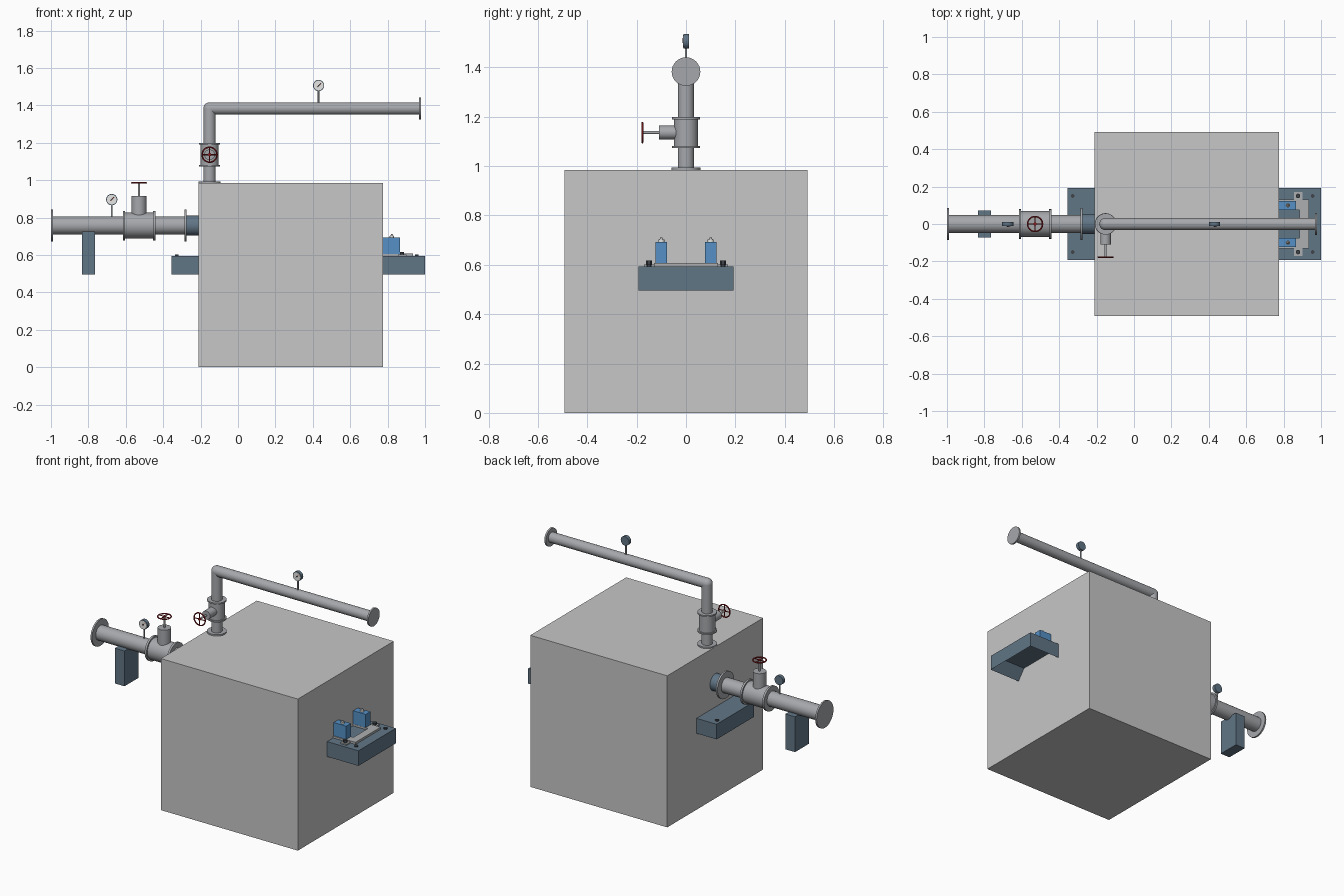
import bpy, bmesh, math
from mathutils import Vector

if "Cube" in bpy.data.objects:
    bpy.data.objects.remove(bpy.data.objects["Cube"])


def material(name, rgb):
    m = bpy.data.materials.new(name)
    m.use_nodes = True
    m.diffuse_color = (*rgb, 1)
    m.node_tree.nodes["Principled BSDF"].inputs["Base Color"].default_value = (*rgb, 1)
    return m


CASE = material("housing grey", (0.57, 0.57, 0.57))
PIPE = material("pipe grey", (0.38, 0.39, 0.41))
STEEL = material("slate blue", (0.12, 0.18, 0.24))
BLUE = material("bright blue", (0.09, 0.28, 0.56))
RED = material("dark red", (0.27, 0.012, 0.015))
WHITE = material("dial white", (0.8, 0.8, 0.78))
PLATE = material("plate grey", (0.42, 0.43, 0.44))
DARK = material("bolt dark", (0.05, 0.06, 0.07))


def finish(name, bm, mat, smooth=False):
    mesh = bpy.data.meshes.new(name)
    bmesh.ops.recalc_face_normals(bm, faces=bm.faces)
    bm.to_mesh(mesh)
    bm.free()
    mesh.materials.append(mat)
    ob = bpy.data.objects.new(name, mesh)
    bpy.context.collection.objects.link(ob)
    if smooth:
        bpy.ops.object.select_all(action='DESELECT')
        ob.select_set(True)
        bpy.context.view_layer.objects.active = ob
        bpy.ops.object.shade_smooth_by_angle(angle=math.radians(35))
    return ob


def box_bm(lo, hi):
    lo, hi = Vector(lo), Vector(hi)
    bm = bmesh.new()
    bmesh.ops.create_cube(bm, size=1)
    for v in bm.verts:
        v.co = (lo + hi) / 2 + v.co * (hi - lo)
    return bm


def box(name, lo, hi, mat):
    return finish(name, box_bm(lo, hi), mat)


def rod(name, start, end, r, mat, sides=32, r2=None):
    start, end = Vector(start), Vector(end)
    axis = end - start
    bm = bmesh.new()
    bmesh.ops.create_cone(bm, cap_ends=True, segments=sides, radius1=r,
                          radius2=r if r2 is None else r2, depth=axis.length)
    turn = axis.to_track_quat('Z', 'Y')
    for v in bm.verts:
        v.co = turn @ v.co + (start + end) / 2
    return finish(name, bm, mat, sides > 6)


def handwheel(name, centre, axis, radius=0.044, tube=0.004):
    # rim as a swept ring, with crossed spokes and a hub
    centre, axis = Vector(centre), Vector(axis)
    turn = axis.to_track_quat('Z', 'Y')
    bpy.ops.mesh.primitive_torus_add(major_radius=radius - tube, minor_radius=tube,
                                     major_segments=32, minor_segments=8, location=centre)
    rim = bpy.context.object
    rim.name = name + "_rim"
    rim.rotation_euler = turn.to_euler()
    rim.data.materials.append(RED)
    bpy.ops.object.shade_smooth_by_angle(angle=math.radians(60))
    for i, arm in enumerate((Vector((radius - tube, 0, 0)), Vector((0, radius - tube, 0)))):
        rod(f"{name}_spoke_{i}", centre - turn @ arm, centre + turn @ arm, 0.003, RED, 8)
    rod(name + "_hub", centre - axis * 0.004, centre + axis * 0.004, 0.009, RED, 16)


def gauge(name, x, base, centre):
    rod(name + "_stem", (x, 0, base), (x, 0, centre - 0.025), 0.005, PIPE, 12)
    rod(name + "_body", (x, 0.012, centre), (x, -0.01, centre), 0.03, STEEL)
    rod(name + "_dial", (x, -0.01, centre), (x, -0.012, centre), 0.026, WHITE)
    rod(name + "_needle", (x - 0.006, -0.0135, centre - 0.006),
        (x + 0.013, -0.0135, centre + 0.013), 0.0015, RED, 6)
    rod(name + "_pivot", (x, -0.012, centre), (x, -0.015, centre), 0.004, DARK, 12)


def valve(name, start, end, body_r, rim_r, lip, bonnet_r, bonnet, stem):
    # body between two lips, then bonnet, stem and wheel along the given direction
    start, end, stem = Vector(start), Vector(end), Vector(stem)
    along = (end - start).normalized() * lip
    middle = (start + end) / 2
    out = stem.normalized()
    rod(name + "_body", start, end, body_r, PIPE)
    rod(name + "_start_lip", start, start + along, rim_r, PIPE)
    rod(name + "_end_lip", end - along, end, rim_r, PIPE)
    rod(name + "_bonnet", middle, middle + out * bonnet, bonnet_r, PIPE)
    rod(name + "_stem", middle, middle + stem, 0.006, PIPE, 12)
    handwheel(name + "_wheel", middle + stem - out * 0.003, out)


# Large housing block
box("housing", (-0.21, -0.4925, 0), (0.775, 0.4925, 0.985), CASE)

# Base tray, hollow from below
bm = box_bm((-0.355, -0.192, 0.496), (1, 0.192, 0.594))
bm.faces.ensure_lookup_table()
under = min(bm.faces, key=lambda f: f.calc_center_median().z)
bmesh.ops.inset_individual(bm, faces=[under], thickness=0.075)
for v in under.verts:
    v.co.z += 0.07
finish("base", bm, STEEL)
for x in (-0.328, 0.955):
    for y in (-0.15, 0.15):
        rod("base_bolt", (x, y, 0.59), (x, y, 0.602), 0.011, DARK, 6)

# Inlet line
AX = 0.757
rod("inlet_pipe", (-0.995, 0, AX), (-0.28, 0, AX), 0.048, PIPE)
rod("inlet_outer_flange", (-1, 0, AX), (-0.989, 0, AX), 0.086, PIPE)
rod("inlet_inner_flange", (-0.287, 0, AX), (-0.275, 0, AX), 0.086, PIPE)
rod("inlet_stub", (-0.275, 0, AX), (-0.1, 0, AX), 0.054, STEEL)
valve("inlet_valve", (-0.616, 0, AX), (-0.442, 0, AX), 0.069, 0.079, 0.013,
      0.04, 0.157, (0, 0, 0.231))
gauge("inlet_gauge", -0.675, 0.795, 0.896)
box("inlet_support", (-0.835, -0.073, 0.496), (-0.765, 0.073, 0.725), STEEL)

# Outlet line
UX, TOP, R = -0.152, 1.383, 0.033
rod("riser_pipe", (UX, 0, 0.98), (UX, 0, TOP), R, PIPE)
rod("riser_flange", (UX, 0, 0.983), (UX, 0, 0.994), 0.058, PIPE)
bm = bmesh.new()
bmesh.ops.create_uvsphere(bm, u_segments=32, v_segments=16, radius=R)
bmesh.ops.translate(bm, verts=bm.verts, vec=(UX, 0, TOP))
finish("outlet_elbow", bm, PIPE, True)
rod("outlet_pipe", (UX, 0, TOP), (0.97, 0, TOP), R, PIPE)
rod("outlet_flange", (0.967, 0, TOP), (0.978, 0, TOP), 0.058, PIPE)
valve("outlet_valve", (UX, 0, 1.073), (UX, 0, 1.199), 0.049, 0.057, 0.009,
      0.028, 0.11, (0, -0.18, 0))
gauge("outlet_gauge", 0.431, 1.41, 1.506)

# Mounting plate, lugs and blue terminal boxes at the drive end
box("mount_bar", (0.885, -0.13, 0.59), (0.935, 0.13, 0.608), PLATE)
for side in (-1, 1):
    def pair(name, x, y, z, mat):
        ys = sorted((side * y[0], side * y[1]))
        box(name, (x[0], ys[0], z[0]), (x[1], ys[1], z[1]), mat)
    pair("mount_leg", (0.76, 0.885), (0.075, 0.13), (0.59, 0.606), PLATE)
    pair("mount_lug", (0.855, 0.9), (0.125, 0.17), (0.59, 0.602), PLATE)
    rod("lug_bolt", (0.877, side * 0.15, 0.6), (0.877, side * 0.15, 0.617), 0.013, DARK, 6)
    pair("terminal_box", (0.77, 0.865), (0.076, 0.124), (0.604, 0.692), BLUE)
    rod("terminal_cap", (0.823, side * 0.1, 0.69), (0.823, side * 0.1, 0.702), 0.012, WHITE, 16)
    rod("terminal_tip", (0.823, side * 0.1, 0.702), (0.823, side * 0.1, 0.711), 0.008, PIPE, 12, 0.004)
